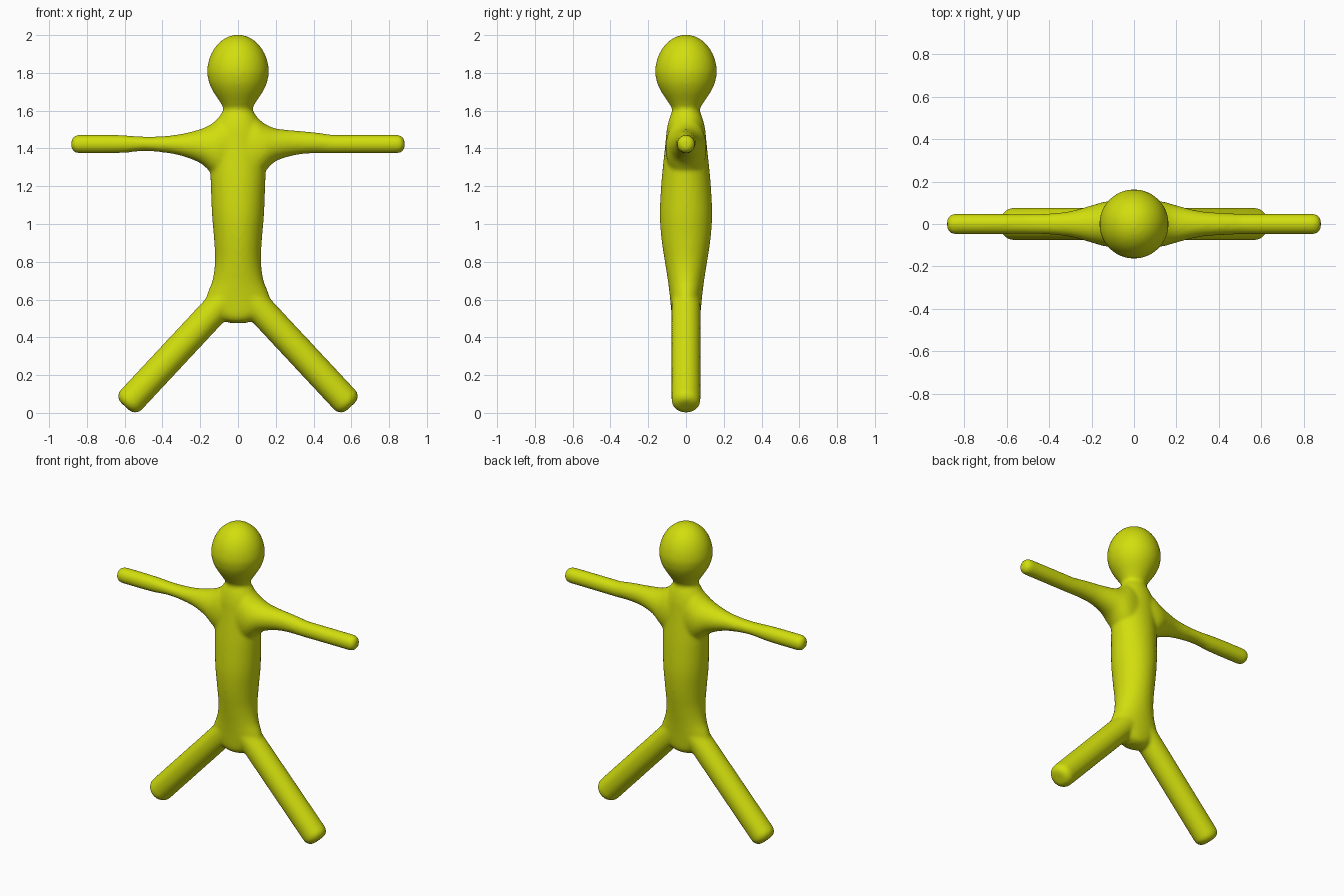
import bpy, bmesh, math
from mathutils import Vector

if "Cube" in bpy.data.objects:
    bpy.data.objects.remove(bpy.data.objects["Cube"])

SIDES = 32
bm = bmesh.new()


def refine(stations, steps=5):
    """Catmull-Rom interpolation of station tuples."""
    out = []
    n = len(stations)
    for i in range(n - 1):
        a, b, c, d = (stations[max(0, min(n - 1, i + k))] for k in (-1, 0, 1, 2))
        for s in range(steps):
            t = s / steps
            out.append([0.5 * (2 * q + (r - p) * t + (2 * p - 5 * q + 4 * r - w) * t * t
                               + (3 * q - p - 3 * r + w) * t ** 3)
                        for p, q, r, w in zip(a, b, c, d)])
    return out + [list(stations[-1])]


def loft(rings):
    """Closed tube through rings given as (centre, u half-axis, v half-axis)."""
    loops = []
    for centre, u, v in rings:
        loops.append([bm.verts.new(centre + u * math.cos(a) + v * math.sin(a))
                      for a in (2 * math.pi * k / SIDES for k in range(SIDES))])
    faces = [bm.faces.new(loops[0]), bm.faces.new(loops[-1])]
    for p, q in zip(loops, loops[1:]):
        for k in range(SIDES):
            j = (k + 1) % SIDES
            faces.append(bm.faces.new((p[k], p[j], q[j], q[k])))
    bmesh.ops.recalc_face_normals(bm, faces=faces)


# Torso, neck and lower head: height, half width, half depth
torso = [(0.475, 0.04, 0.03), (0.49, 0.085, 0.06), (0.52, 0.13, 0.075),
         (0.57, 0.175, 0.081), (0.63, 0.163, 0.087), (0.70, 0.136, 0.096),
         (0.80, 0.122, 0.112), (0.92, 0.127, 0.130), (1.05, 0.138, 0.139),
         (1.20, 0.144, 0.132), (1.30, 0.148, 0.123), (1.40, 0.150, 0.112),
         (1.50, 0.135, 0.102), (1.56, 0.105, 0.088), (1.605, 0.078, 0.073),
         (1.64, 0.092, 0.092), (1.70, 0.131, 0.131), (1.75, 0.154, 0.154),
         (1.80, 0.164, 0.164)]
# Domed top of the head
head = [(1.80 + 0.202 * math.sin(a), 0.164 * math.cos(a), 0.164 * math.cos(a))
        for a in (math.radians(d) for d in range(8, 89, 8))]
loft([(Vector((0, 0, z)), Vector((w, 0, 0)), Vector((0, d, 0)))
      for z, w, d in refine(torso) + head])

# Arms: distance from the middle, bottom, top, half depth
right_arm = [(0.0, 1.20, 1.60, 0.10), (0.09, 1.23, 1.57, 0.108),
             (0.14, 1.275, 1.532, 0.105), (0.20, 1.332, 1.506, 0.088),
             (0.30, 1.364, 1.495, 0.063), (0.40, 1.374, 1.486, 0.053),
             (0.50, 1.373, 1.472, 0.049)]
left_arm = [(0.0, 1.20, 1.60, 0.10), (0.09, 1.23, 1.57, 0.108),
            (0.14, 1.27, 1.53, 0.105), (0.20, 1.322, 1.502, 0.088),
            (0.30, 1.361, 1.477, 0.061), (0.40, 1.379, 1.465, 0.050),
            (0.50, 1.386, 1.463, 0.047), (0.60, 1.376, 1.470, 0.048)]
for side, arm in ((1, right_arm), (-1, left_arm)):
    # Straight forearm with a rounded tip
    tip = [(0.70, 1.374, 1.472, 0.049)]
    for d in range(0, 91, 15):
        a = math.radians(d)
        r = 0.015 + 0.034 * math.cos(a)
        tip.append((0.845 + 0.037 * math.sin(a), 1.423 - r, 1.423 + r, r))
    loft([(Vector((side * x, 0, (lo + hi) / 2)), Vector((0, d, 0)),
           Vector((0, 0, (hi - lo) / 2))) for x, lo, hi, d in refine(arm) + tip])

# Legs: straight round limbs with rounded ends
for side in (1, -1):
    start = Vector((side * 0.05, 0, 0.621))
    end = Vector((side * 0.598, 0, 0.034))
    along = (end - start).normalized()
    across = Vector((along.z, 0, -along.x))
    length = (end - start).length
    stations = [(length * k / 8, 0.077) for k in range(8)]
    for d in range(0, 91, 15):
        a = math.radians(d)
        stations.append((length - 0.045 * (1 - math.sin(a)), 0.032 + 0.045 * math.cos(a)))
    loft([(start + along * s, across * r, Vector((0, r, 0))) for s, r in stations])

mesh = bpy.data.meshes.new("figure_body")
bm.to_mesh(mesh)
bm.free()
figure = bpy.data.objects.new("figure_body", mesh)
bpy.context.collection.objects.link(figure)

# One yellow-green skin
skin = bpy.data.materials.new("yellow_green")
skin.diffuse_color = (0.64, 0.73, 0.004, 1)
skin.use_nodes = True
skin.node_tree.nodes["Principled BSDF"].inputs["Base Color"].default_value = skin.diffuse_color
mesh.materials.append(skin)

# Fuse the limbs into one soft skin
remesh = figure.modifiers.new("fuse", 'REMESH')
remesh.mode = 'VOXEL'
remesh.voxel_size = 0.01
remesh.use_smooth_shade = True
soften = figure.modifiers.new("soften", 'SMOOTH')
soften.factor = 0.5
soften.iterations = 10
